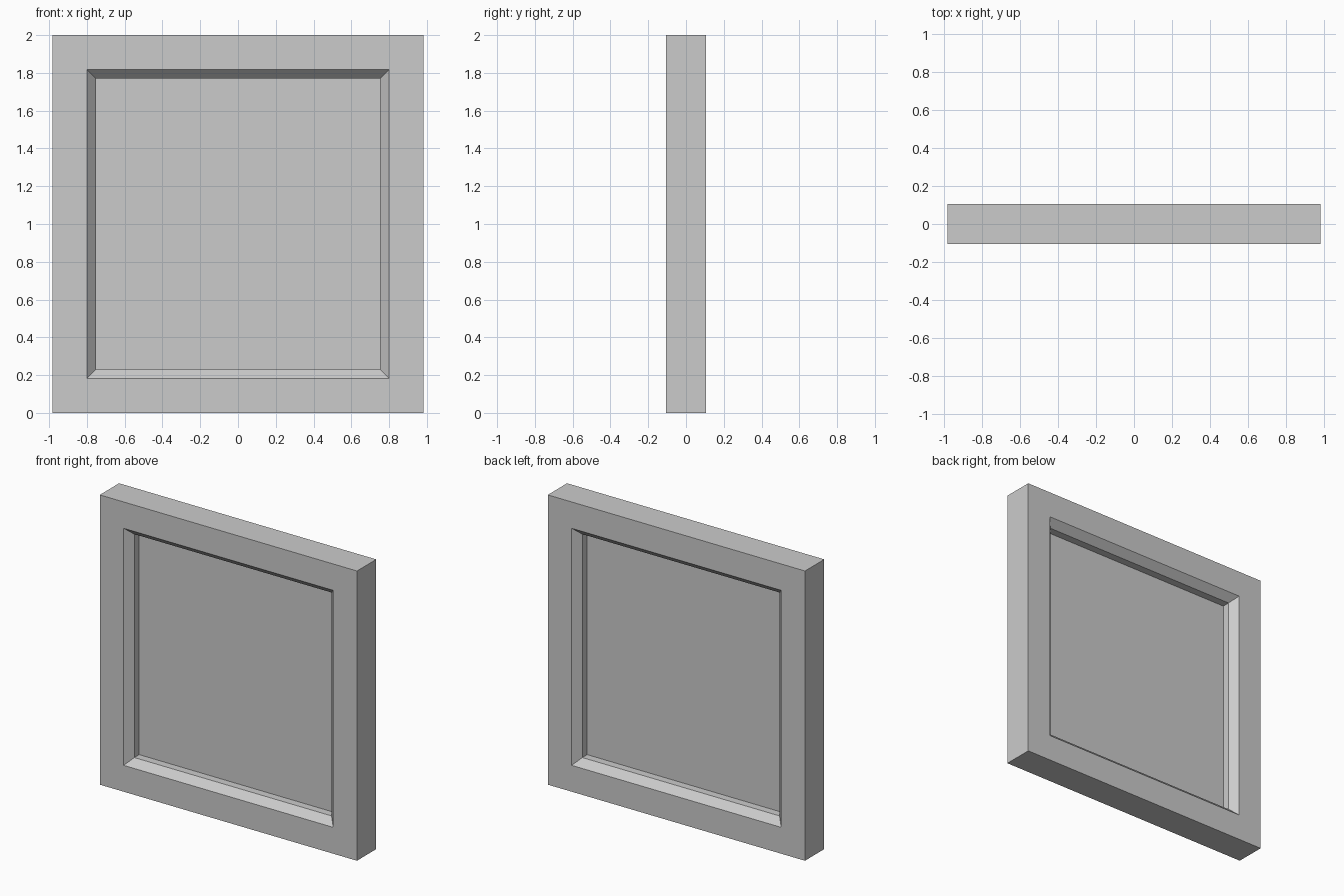
import bpy
import bmesh

if "Cube" in bpy.data.objects:
    bpy.data.objects.remove(bpy.data.objects["Cube"])

W, H, D = 0.982, 1.0, 0.105      # half width, half height, half depth
RAIL, CHAMFER = 0.182, 0.047     # rail face width, inner chamfer width
LIP = 0.055                      # half depth of the flat inner edge


def finish(bm, name):
    bmesh.ops.recalc_face_normals(bm, faces=bm.faces)
    mesh = bpy.data.meshes.new(name)
    bm.to_mesh(mesh)
    bm.free()
    obj = bpy.data.objects.new(name, mesh)
    bpy.context.collection.objects.link(obj)
    return obj


# Mitred frame: cross-section (inset from outer edge, y) swept round four corners
inner = RAIL + CHAMFER
profile = [(0, -D), (RAIL, -D), (inner, -LIP), (inner, LIP), (RAIL, D), (0, D)]
bm = bmesh.new()
rings = [[bm.verts.new((sx * (W - i), y, H + sz * (H - i))) for i, y in profile]
         for sx, sz in ((-1, -1), (1, -1), (1, 1), (-1, 1))]
n = len(profile)
for c in range(4):
    a, b = rings[c], rings[(c + 1) % 4]
    for k in range(n):
        m = (k + 1) % n
        bm.faces.new((a[k], b[k], b[m], a[m]))
finish(bm, "frame")

# Thin panel set in the middle of the frame depth
bm = bmesh.new()
bmesh.ops.create_cube(bm, size=2)
bmesh.ops.scale(bm, verts=bm.verts, vec=(W - inner, 0.002, H - inner))
panel = finish(bm, "panel")
panel.location.z = H
